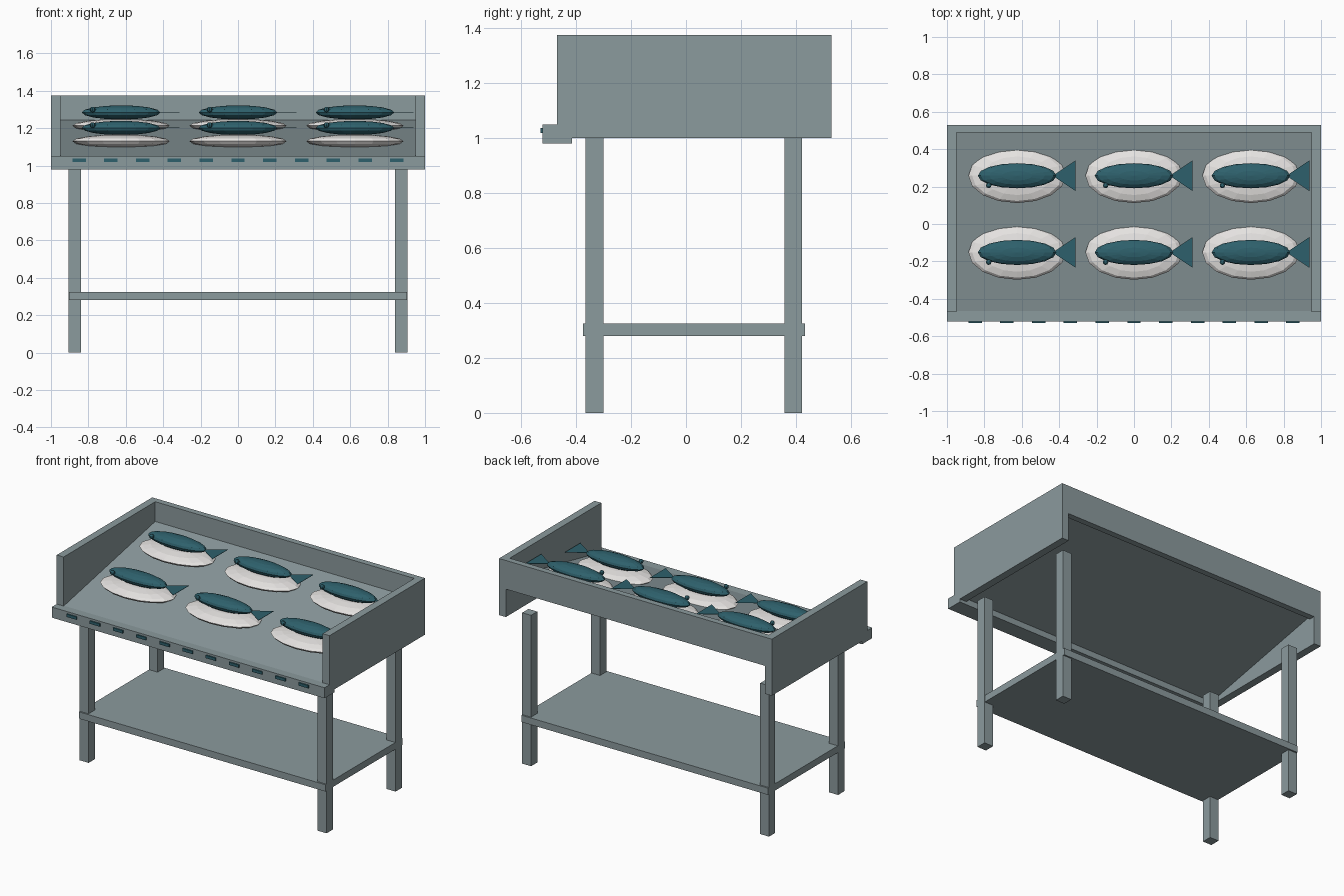
import bpy, bmesh

if "Cube" in bpy.data.objects:
    bpy.data.objects.remove(bpy.data.objects["Cube"])


def material(name, rgb):
    m = bpy.data.materials.new(name)
    m.diffuse_color = (*rgb, 1)
    m.use_nodes = True
    m.node_tree.nodes["Principled BSDF"].inputs["Base Color"].default_value = m.diffuse_color
    return m


GREY = material("blue_grey_paint", (0.26, 0.325, 0.34))
WHITE = material("off_white", (0.80, 0.78, 0.765))
TEAL = material("dark_teal", (0.027, 0.118, 0.15))


def finish(name, bm, mat):
    bmesh.ops.recalc_face_normals(bm, faces=bm.faces)
    me = bpy.data.meshes.new(name)
    bm.to_mesh(me)
    bm.free()
    me.materials.append(mat)
    ob = bpy.data.objects.new(name, me)
    bpy.context.collection.objects.link(ob)
    return ob


def box(name, x, y, z, mat=GREY):
    bm = bmesh.new()
    bmesh.ops.create_cube(bm, size=1)
    for v in bm.verts:
        v.co = [(a + b) / 2 + c * (b - a) for (a, b), c in zip((x, y, z), v.co)]
    return finish(name, bm, mat)


def prism(name, points, vector, mat):
    """Extrude a flat outline along a vector."""
    bm = bmesh.new()
    face = bm.faces.new([bm.verts.new(p) for p in points])
    ext = bmesh.ops.extrude_face_region(bm, geom=[face])
    bmesh.ops.translate(bm, vec=vector,
                        verts=[g for g in ext["geom"] if isinstance(g, bmesh.types.BMVert)])
    return finish(name, bm, mat)


def ellipsoid(name, centre, radii, mat, seg=16, rings=8):
    bm = bmesh.new()
    bmesh.ops.create_uvsphere(bm, u_segments=seg, v_segments=rings, radius=1)
    bmesh.ops.scale(bm, vec=radii, verts=bm.verts)
    bmesh.ops.translate(bm, vec=centre, verts=bm.verts)
    return finish(name, bm, mat)


# Legs and lower shelf
for sx in (-1, 1):
    x = sorted((sx * 0.84, sx * 0.905))
    box("front_leg", x, (-0.365, -0.30), (0, 1.0))
    box("back_leg", x, (0.358, 0.423), (0, 1.0))
    # Side panels
    box("side_panel", sorted((sx * 0.95, sx)), (-0.47, 0.53), (1.0, 1.375))
box("lower_shelf", (-0.903, 0.903), (-0.375, 0.433), (0.28, 0.325))

# Back panel, front lip and sloping tray
box("back_panel", (-0.95, 0.95), (0.49, 0.53), (1.185, 1.375))
box("front_lip", (-1, 1), (-0.522, -0.415), (0.98, 1.05))
prism("sloping_tray", [(-0.95, -0.465, 1.05), (-0.95, 0.495, 1.245),
                       (-0.95, 0.495, 1.205), (-0.95, -0.465, 1.01)], (1.9, 0, 0), GREY)

# Row of dashes along the lip
for i in range(11):
    cx = (i - 5) * 0.17
    box("lip_dash", (cx - 0.036, cx + 0.036), (-0.53, -0.521), (1.018, 1.037), TEAL)

# Two rows of three fish, each on an oval plate
for cy, cz in ((-0.152, 1.13), (0.258, 1.213)):
    for cx in (-0.625, 0, 0.625):
        ellipsoid("oval_plate", (cx, cy, cz), (0.26, 0.146, 0.036), WHITE)
        fz = cz + 0.071
        body = ellipsoid("fish_body", (cx, cy, fz), (0.21, 0.067, 0.038), TEAL)
        ellipsoid("fish_eye", (cx - 0.152, cy - 0.052, fz + 0.015), (0.015,) * 3, TEAL, 8, 6)
        prism("fish_tail", [(cx + 0.19, cy, fz), (cx + 0.313, cy - 0.082, fz),
                            (cx + 0.313, cy + 0.082, fz)], (0, 0, 0.002), TEAL)
